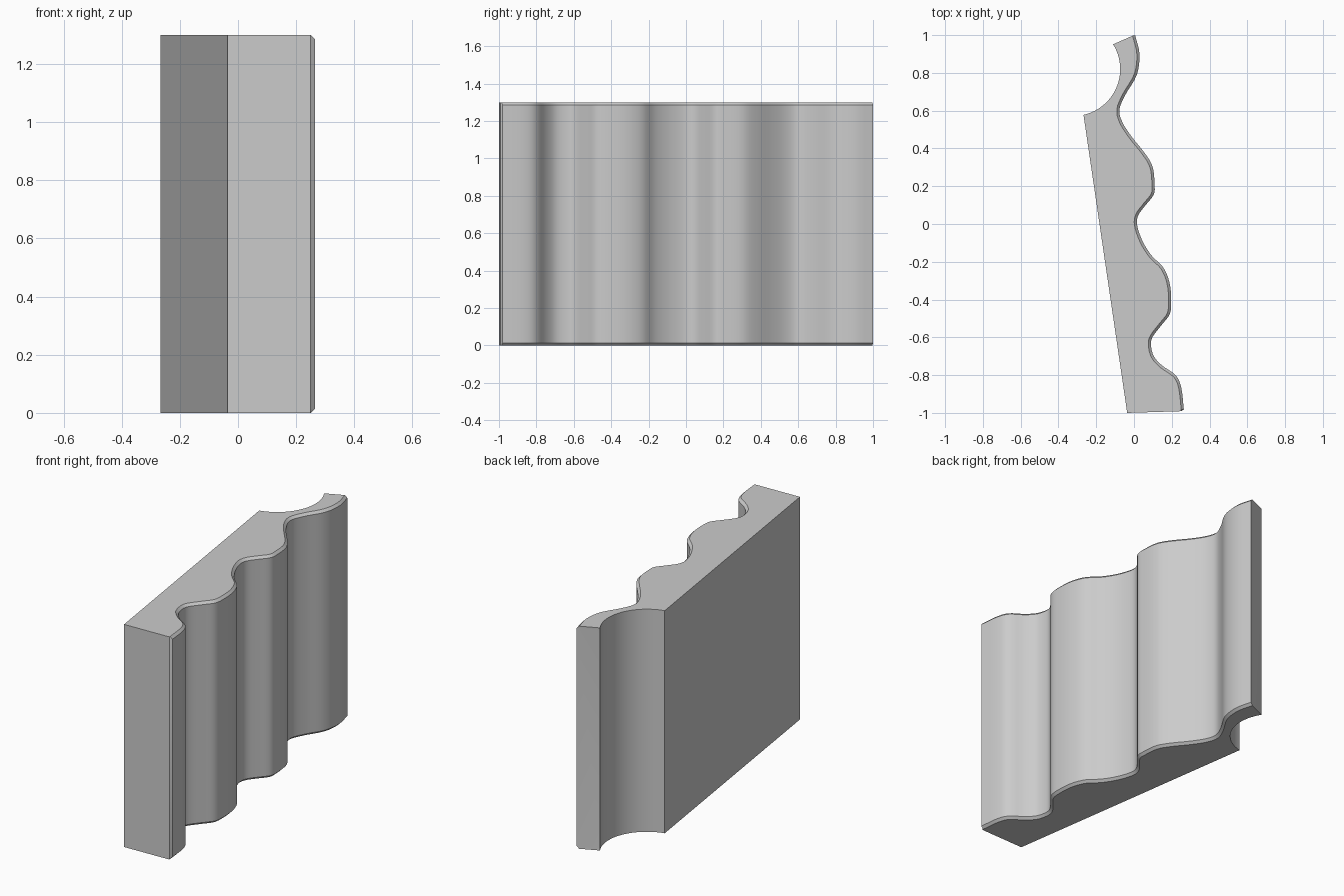
import bpy, bmesh, math
from mathutils import Vector

if "Cube" in bpy.data.objects:
    bpy.data.objects.remove(bpy.data.objects["Cube"])

HEIGHT, CHAMFER = 1.3, 0.014

# Control points of the wavy face, back to front
WAVE = [(0.006, 1.0), (0.029, 0.90), (0.015, 0.79), (-0.045, 0.685), (-0.077, 0.606),
        (-0.062, 0.54), (-0.013, 0.463), (0.055, 0.378), (0.098, 0.304), (0.109, 0.21),
        (0.104, 0.155), (0.06, 0.098), (0.022, 0.045), (0.017, -0.008), (0.045, -0.09),
        (0.093, -0.167), (0.155, -0.23), (0.188, -0.31), (0.197, -0.40), (0.190, -0.475),
        (0.15, -0.53), (0.10, -0.595), (0.090, -0.64), (0.105, -0.70), (0.15, -0.75),
        (0.22, -0.80), (0.25, -0.865), (0.264, -0.982)]


def smooth_path(points, steps=4):
    """Catmull-Rom curve through the points."""
    p = [Vector(c) for c in points]
    p = [2 * p[0] - p[1]] + p + [2 * p[-1] - p[-2]]
    path = []
    for a, b, c, d in zip(p, p[1:], p[2:], p[3:]):
        for i in range(steps):
            t = i / steps
            path.append(0.5 * (2 * b + (c - a) * t + (2 * a - 5 * b + 4 * c - d) * t * t
                               + (3 * b - a - 3 * c + d) * t ** 3))
    return path + [p[-2]]


def inset_path(path, amount):
    """Move the path into the body along its normals."""
    result = []
    for i, point in enumerate(path):
        t = (path[min(i + 1, len(path) - 1)] - path[max(i - 1, 0)]).normalized()
        result.append(point + Vector((t.y, -t.x)) * amount)
    return result


wave = smooth_path(WAVE)
wave_inset = inset_path(wave, CHAMFER)

# Straight front and rear faces, and the round scoop at the back
scoop = []
for i in range(25):
    a = math.radians(-77.5 + 109.5 * i / 24)
    scoop.append(Vector((-0.321 + 0.248 * math.cos(a), 0.82 + 0.248 * math.sin(a))))
rest = [Vector((0.250, -0.991)), Vector((-0.036, -1.0))] + scoop

# Stack of outlines: chamfered bottom, body, chamfered top
bm = bmesh.new()
rings = []
for z, front in ((0, wave_inset), (CHAMFER, wave),
                 (HEIGHT - CHAMFER, wave), (HEIGHT, wave_inset)):
    rings.append([bm.verts.new((p.x, p.y, z)) for p in front + rest])
count = len(rings[0])
for low, high in zip(rings, rings[1:]):
    for i in range(count):
        j = (i + 1) % count
        bm.faces.new((low[i], low[j], high[j], high[i]))
bm.faces.new(rings[0])
bm.faces.new(rings[-1])
bmesh.ops.recalc_face_normals(bm, faces=bm.faces[:])

mesh = bpy.data.meshes.new("wavy_panel")
bm.to_mesh(mesh)
bm.free()
panel = bpy.data.objects.new("wavy_panel", mesh)
bpy.context.collection.objects.link(panel)

grey = bpy.data.materials.new("light_grey")
grey.diffuse_color = (0.6, 0.6, 0.6, 1)
grey.use_nodes = True
grey.node_tree.nodes["Principled BSDF"].inputs["Base Color"].default_value = grey.diffuse_color
mesh.materials.append(grey)

bpy.context.view_layer.objects.active = panel
panel.select_set(True)
bpy.ops.object.shade_smooth_by_angle(angle=math.radians(30))
